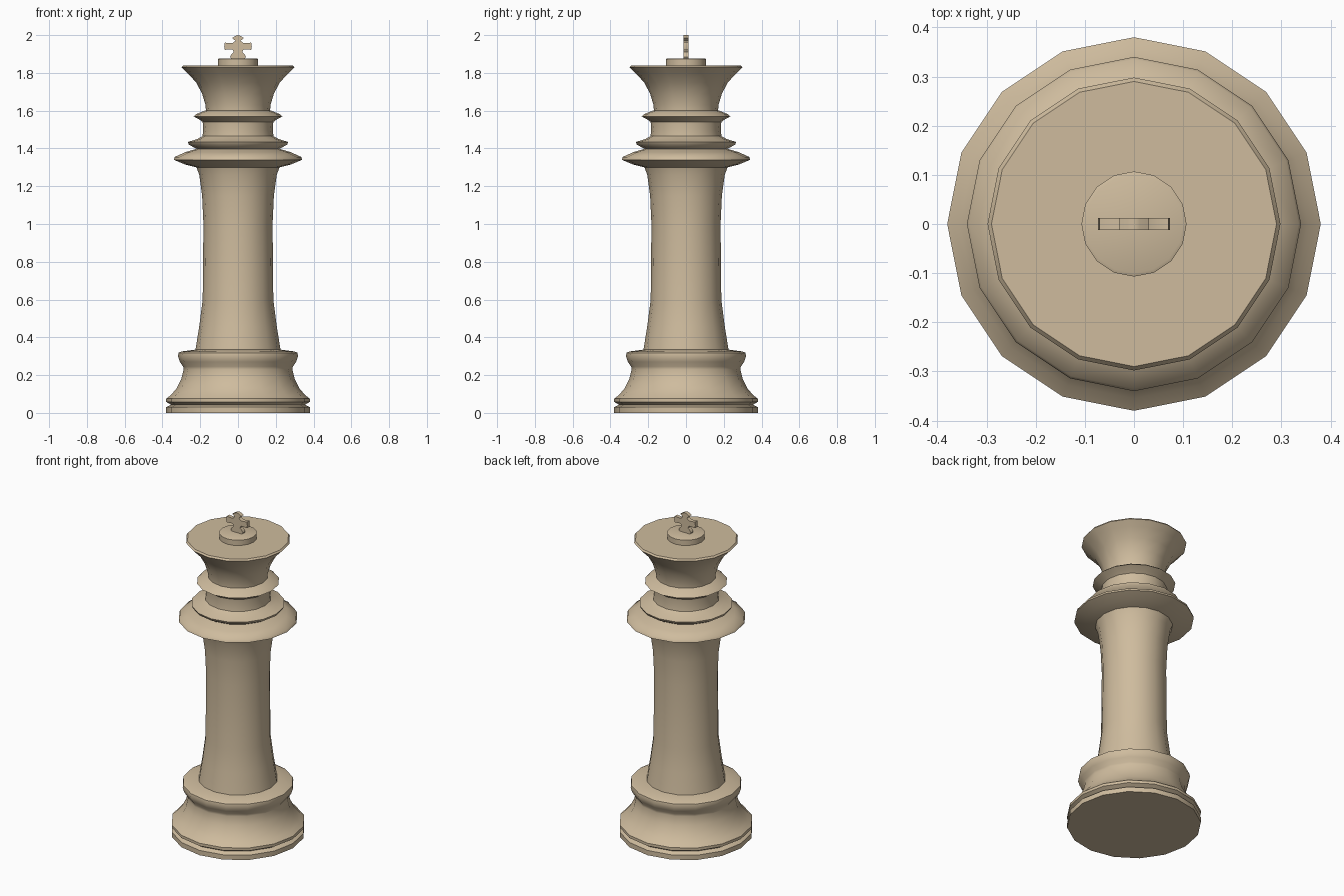
import bpy, bmesh
from math import sin, cos, pi, radians

if "Cube" in bpy.data.objects:
    bpy.data.objects.remove(bpy.data.objects["Cube"])

SIDES = 16


def finish(name, bm):
    bmesh.ops.recalc_face_normals(bm, faces=bm.faces)
    me = bpy.data.meshes.new(name)
    bm.to_mesh(me)
    bm.free()
    ob = bpy.data.objects.new(name, me)
    bpy.context.collection.objects.link(ob)
    ob.data.materials.append(wood)
    bpy.ops.object.select_all(action='DESELECT')
    ob.select_set(True)
    bpy.context.view_layer.objects.active = ob
    bpy.ops.object.shade_smooth_by_angle(angle=radians(50))
    return ob


def lathe(name, profile, bottom=False, top=False):
    """Turn (radius, z) points around the z axis."""
    bm = bmesh.new()
    rings = [[bm.verts.new((r * cos(2 * pi * i / SIDES), r * sin(2 * pi * i / SIDES), z))
              for i in range(SIDES)] for r, z in profile]
    for a, b in zip(rings, rings[1:]):
        for i in range(SIDES):
            j = (i + 1) % SIDES
            bm.faces.new((a[i], a[j], b[j], b[i]))
    if bottom:
        bm.faces.new(rings[0][::-1])
    if top:
        bm.faces.new(rings[-1])
    ob = finish(name, bm)
    return ob


wood = bpy.data.materials.new("pale_wood")
wood.diffuse_color = (0.62, 0.50, 0.34, 1)
wood.use_nodes = True
wood.node_tree.nodes["Principled BSDF"].inputs["Base Color"].default_value = wood.diffuse_color

# Turned parts, stacked from the floor up
lathe("base", [(.38, 0), (.38, .03), (.355, .043), (.38, .058), (.38, .075), (.355, .095),
               (.325, .13), (.30, .18), (.288, .23), (.29, .245), (.308, .27), (.318, .30),
               (.315, .318), (.30, .325), (.225, .335)], bottom=True)
lathe("shaft", [(.225, .335), (.205, .46), (.187, .60), (.183, 1.0), (.19, 1.15),
                (.205, 1.26), (.22, 1.30)])
lathe("wide_collar", [(.22, 1.30), (.28, 1.315), (.34, 1.34), (.335, 1.355), (.28, 1.38),
                      (.22, 1.398)])
lathe("small_collar", [(.22, 1.398), (.26, 1.42), (.266, 1.434), (.215, 1.45), (.188, 1.465)])
lathe("neck", [(.188, 1.465), (.184, 1.50), (.187, 1.54)])
lathe("upper_ring", [(.187, 1.54), (.205, 1.553), (.235, 1.57), (.22, 1.582), (.17, 1.602)])
lathe("head", [(.17, 1.602), (.172, 1.63), (.19, 1.69), (.222, 1.75), (.268, 1.80),
               (.298, 1.83), (.29, 1.84)], top=True)
lathe("top_button", [(.107, 1.838), (.107, 1.873), (.10, 1.876)], top=True)

# Flat cross with flared arms: half outline mirrored in x, then extruded in y
half = [(.034, 1.872), (.042, 1.885), (.036, 1.898), (.022, 1.91), (.03, 1.925), (.07, 1.922),
        (.073, 1.94), (.07, 1.96), (.03, 1.957), (.014, 1.97), (.031, 1.985), (.012, 1.996)]
outline = half + [(0, 2.0)] + [(-x, z) for x, z in reversed(half)]
bm = bmesh.new()
face = bm.faces.new([bm.verts.new((x, -.012, z)) for x, z in outline])
side = bmesh.ops.extrude_face_region(bm, geom=[face])
bmesh.ops.translate(bm, vec=(0, .024, 0),
                    verts=[g for g in side["geom"] if isinstance(g, bmesh.types.BMVert)])
finish("cross", bm)
